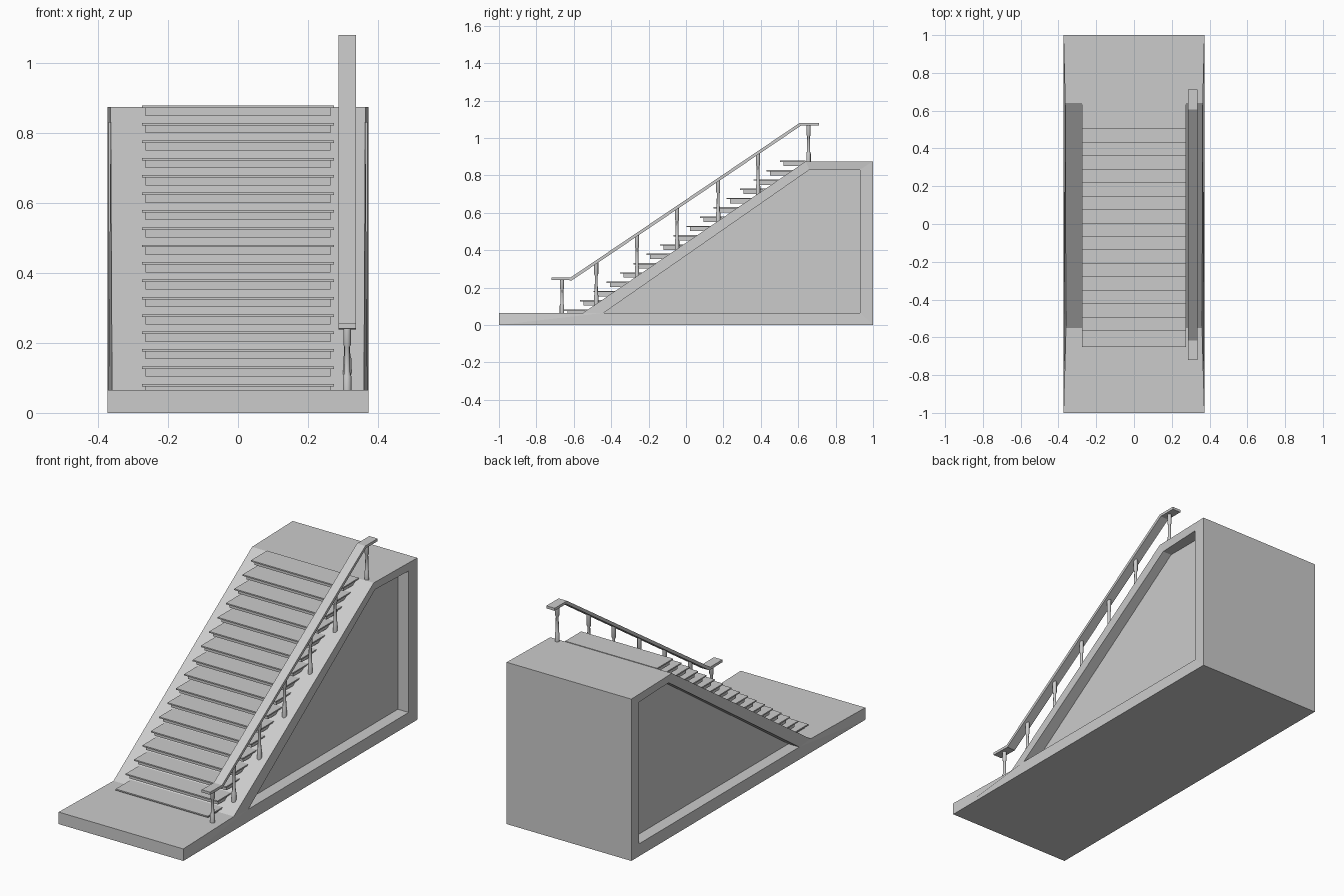
import bpy, bmesh, math

if "Cube" in bpy.data.objects:
    bpy.data.objects.remove(bpy.data.objects["Cube"])

SLOPE = 0.81 / 1.19            # rise over run of the flight
RAIL_X = 0.312


def slope_z(y):
    return 0.065 + (y + 0.55) * SLOPE


def finish(name, bm, smooth=False):
    bmesh.ops.recalc_face_normals(bm, faces=bm.faces)
    mesh = bpy.data.meshes.new(name)
    bm.to_mesh(mesh)
    bm.free()
    obj = bpy.data.objects.new(name, mesh)
    bpy.context.collection.objects.link(obj)
    if smooth:
        bpy.context.view_layer.objects.active = obj
        obj.select_set(True)
        bpy.ops.object.shade_smooth_by_angle(angle=math.radians(35))
        obj.select_set(False)
    return obj


def prism(bm, profile, x0, x1):
    """Extrude a (y, z) outline along x."""
    a = [bm.verts.new((x0, y, z)) for y, z in profile]
    b = [bm.verts.new((x1, y, z)) for y, z in profile]
    bm.faces.new(a)
    bm.faces.new(b[::-1])
    n = len(a)
    for i in range(n):
        j = (i + 1) % n
        bm.faces.new((a[i], a[j], b[j], b[i]))


def rect(y0, y1, z0, z1):
    return [(y0, z0), (y1, z0), (y1, z1), (y0, z1)]


# Stair body: framed sides with deep recessed panels
outer = [(.373, -1, 0), (.373, 1, 0), (.373, 1, .875),
         (.364, .64, .875), (.36, -.55, .065), (.373, -1, .065)]
inner = [(.37, -.44, .065), (.37, .93, .065), (.37, .93, .83), (.358, .66, .83)]
bm = bmesh.new()
rims = []
for s in (-1, 1):
    o = [bm.verts.new((s * x, y, z)) for x, y, z in outer]
    i = [bm.verts.new((s * x, y, z)) for x, y, z in inner]
    p = [bm.verts.new((s * .305, y, z)) for x, y, z in inner]
    for f in ((o[0], o[1], i[1], i[0]), (o[1], o[2], i[2], i[1]),
              (o[2], o[3], i[3], i[2]), (o[3], o[4], i[0], i[3]),
              (o[4], o[5], o[0], i[0]), p):
        bm.faces.new(f)
    for k in range(4):
        m = (k + 1) % 4
        bm.faces.new((i[k], i[m], p[m], p[k]))
    rims.append(o)
for k in range(6):
    m = (k + 1) % 6
    bm.faces.new((rims[0][k], rims[0][m], rims[1][m], rims[1][k]))
finish("stair_body", bm)

# Treads: thin board over a narrower support block
for n in range(17):
    y = -.652 if n == 0 else .503 - .0713 * (16 - n)
    top = .083 + .0497 * n
    back = y + .137
    bm = bmesh.new()
    prism(bm, rect(y, back, top - .007, top), -.275, .275)
    prism(bm, rect(y + .018, back - .002, top - .029, top - .007), -.265, .265)
    finish(f"tread_{n + 1:02d}", bm)

# Handrail with level ends
bm = bmesh.new()
prism(bm, [(-.72, .241), (-.61, .239), (.615, 1.066), (.712, 1.066),
           (.712, 1.08), (.607, 1.08), (-.617, .254), (-.72, .255)],
      RAIL_X - .025, RAIL_X + .025)
finish("handrail", bm)


# Turned posts: foot, slim shaft, collar, thicker head
def post(name, y, z0, z1, sides=12):
    h = z1 - z0
    profile = [(.012, z0), (.012, z0 + .22 * h), (.009, z0 + .26 * h),
               (.007, z0 + .68 * h), (.011, z0 + .72 * h), (.011, z1)]
    bm = bmesh.new()
    rings = []
    for r, z in profile:
        rings.append([bm.verts.new((RAIL_X + r * math.cos(math.tau * k / sides),
                                    y + r * math.sin(math.tau * k / sides), z))
                      for k in range(sides)])
    for a, b in zip(rings, rings[1:]):
        for k in range(sides):
            m = (k + 1) % sides
            bm.faces.new((a[k], a[m], b[m], b[k]))
    bm.faces.new(rings[0])
    bm.faces.new(rings[-1])
    finish(name, bm, smooth=True)


post("post_bottom", -.663, .065, .245)
for n, y in enumerate((-.48, -.262, -.048, .172, .385)):
    post(f"post_{n + 1}", y, slope_z(y) - .008, .239 + (y + .61) * .675 + .01)
post("post_top", .655, .874, 1.07)
